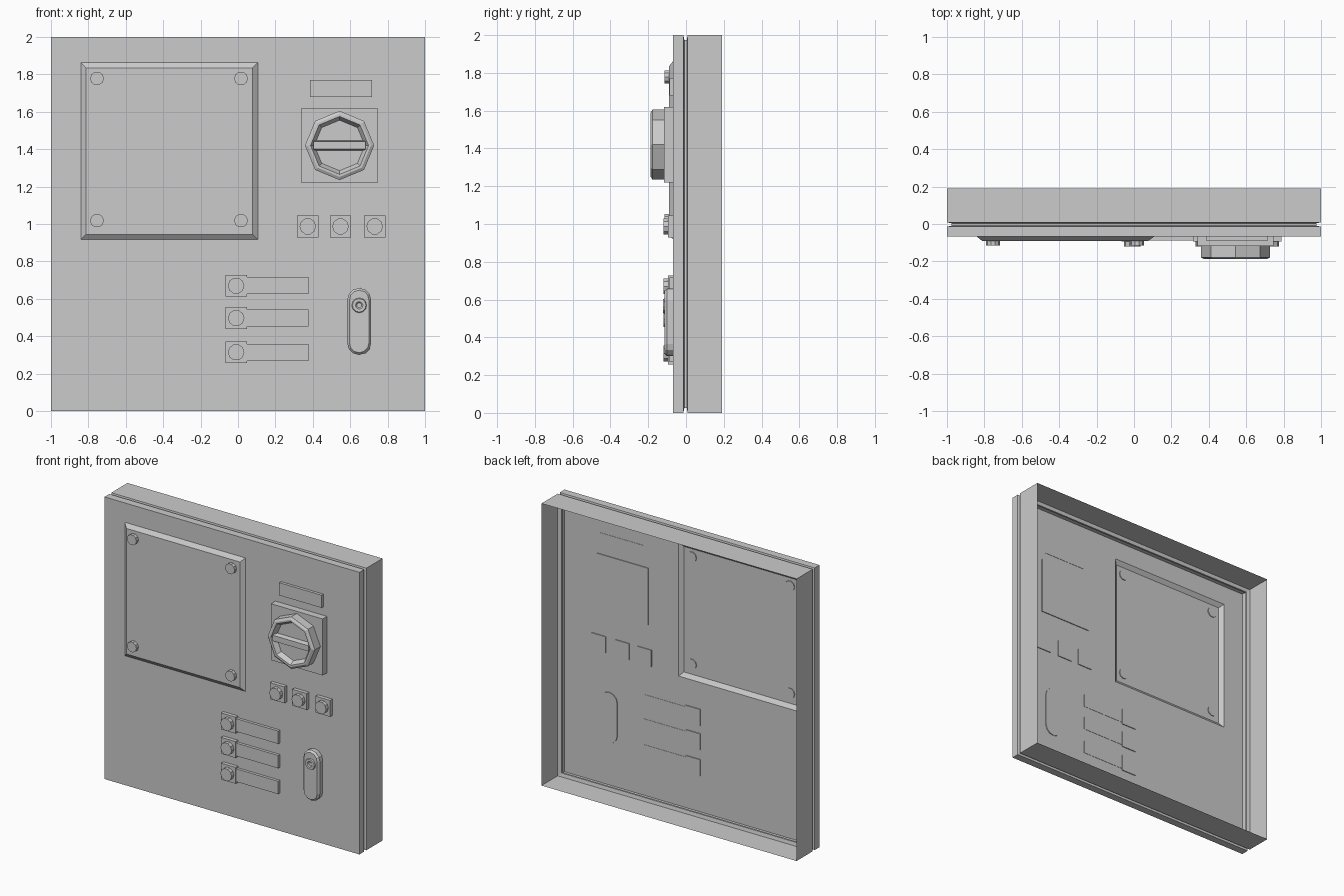
import bpy
from math import sin, cos, pi

if "Cube" in bpy.data.objects:
    bpy.data.objects.remove(bpy.data.objects["Cube"])


def rect(cx, cz, hx, hz, y):
    return [(cx + sx * hx, y, cz + sz * hz) for sx, sz in ((-1, -1), (1, -1), (1, 1), (-1, 1))]


def circle(cx, cz, r, y, n):
    return [(cx + r * cos(2 * pi * i / n), y, cz + r * sin(2 * pi * i / n)) for i in range(n)]


def pill(cx, cz, r, half, y, n=6):
    """Upright rounded slot outline: two half circles joined by straight sides."""
    pts = []
    for start, off in ((0, half), (pi, -half)):
        pts += [(cx + r * cos(start + pi * i / n), y, cz + off + r * sin(start + pi * i / n))
                for i in range(n + 1)]
    return pts


def loft(name, rings, back_cap=True):
    """Join outlines ordered from back to front, and cap the front."""
    n = len(rings[0])
    verts = [p for ring in rings for p in ring]
    faces = []
    for k in range(len(rings) - 1):
        a, b = k * n, (k + 1) * n
        for i in range(n):
            j = (i + 1) % n
            faces.append((a + i, a + j, b + j, b + i))
    last = (len(rings) - 1) * n
    faces.append(tuple(range(last, last + n)))
    if back_cap:
        faces.append(tuple(reversed(range(n))))
    mesh = bpy.data.meshes.new(name)
    mesh.from_pydata(verts, [], faces)
    mesh.update()
    ob = bpy.data.objects.new(name, mesh)
    bpy.context.collection.objects.link(ob)
    return ob


FACE = -0.068      # front of the door
BACK = -0.062      # fittings reach slightly through the door


def plate(name, x, z, hx, hz, front, back=BACK):
    return loft(name, [rect(x, z, hx, hz, back), rect(x, z, hx, hz, front)])


def disc(name, x, z, r, back, front, n=10):
    return loft(name, [circle(x, z, r, back, n), circle(x, z, r, front, n)])


# Open-backed cabinet with seam groove, door and raised access cover in one shell
shell = [rect(0, 1, h, h, y) for h, y in
         ((1, 0.19), (1, 0.009), (0.975, 0.004), (0.975, -0.009), (1, -0.014), (1, FACE))]
shell += [rect(-0.367, 1.39, 0.473, 0.473, FACE), rect(-0.367, 1.39, 0.445, 0.445, -0.09)]
loft("cabinet_shell", shell, back_cap=False)

# Cover bolts
for x in (-0.754, 0.016):
    for z in (1.018, 1.778):
        disc("cover_bolt", x, z, 0.037, -0.084, -0.114)

# Label plate above the rotary switch
plate("label_plate", 0.551, 1.725, 0.166, 0.045, -0.088, -0.066)

# Rotary switch: base plate, octagonal dished knob, grip bar
KX, KZ = 0.543, 1.42
plate("switch_base", KX, KZ, 0.203, 0.2, -0.117)
loft("switch_knob", [circle(KX, KZ, r, y, 8) for r, y in
                     ((0.185, -0.11), (0.185, -0.178), (0.168, -0.188),
                      (0.155, -0.188), (0.135, -0.155))])
loft("switch_grip", [rect(KX, KZ, 0.14, 0.028, -0.15), rect(KX, KZ, 0.14, 0.02, -0.187)])


# Push buttons on square bases
def button(x, z):
    plate("button_base", x, z, 0.057, 0.058, -0.094)
    disc("button_cap", x, z, 0.044, -0.09, -0.12)


for x in (0.373, 0.548, 0.731):
    button(x, 0.987)

# Lower buttons with label strips
for z in (0.67, 0.497, 0.314):
    button(-0.01, z)
    plate("label_strip", 0.212, z, 0.165, 0.0455, -0.088, -0.066)

# Lock: chamfered escutcheon with a key barrel
LX, LZ = 0.648, 0.479
loft("lock_plate", [pill(LX, LZ, r, 0.115, y) for r, y in
                    ((0.064, BACK), (0.064, -0.1), (0.052, -0.114))])
loft("lock_barrel", [circle(LX, 0.565, r, y, 12) for r, y in
                     ((0.042, -0.11), (0.036, -0.122), (0.02, -0.122), (0.013, -0.115))])
